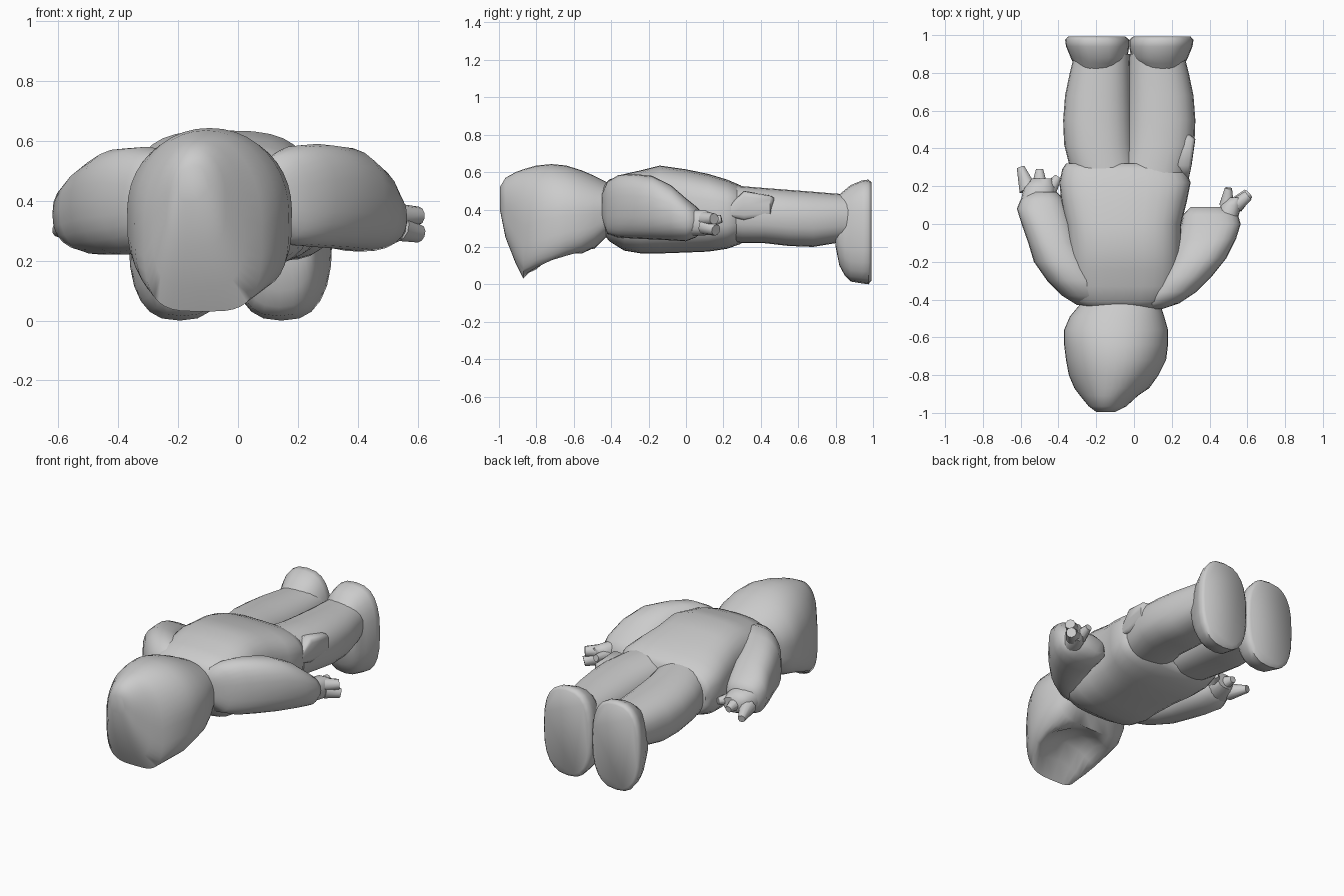
import bpy, bmesh, math
from mathutils import Vector


def spow(v, p):
    return math.copysign(abs(v) ** p, v)


def loft(name, rings, n=(2.4, 2.4), segs=24, mid=0.5, dent=None):
    """Skin rounded sections along y; ring = (y, x0, x1, z0, z1). mid = height of widest point."""
    bm = bmesh.new()
    loops = []
    for y, x0, x1, z0, z1 in rings:
        cx, a = (x0 + x1) / 2, (x1 - x0) / 2
        zm = z0 + (z1 - z0) * mid
        loop = []
        for i in range(segs):
            t = 2 * math.pi * i / segs
            e = n[0] if math.sin(t) > 0 else n[1]
            c, s = spow(math.cos(t), 2 / e), spow(math.sin(t), 2 / e)
            z = zm + s * ((z1 - zm) if s > 0 else (zm - z0))
            x = cx + a * c
            if dent and s < 0:
                dx, dy, rx, ry, depth = dent
                r = ((x - dx) / rx) ** 2 + ((y - dy) / ry) ** 2
                z += depth * max(0, 1 - r)
            loop.append(bm.verts.new((x, y, z)))
        loops.append(loop)
    for p, q in zip(loops, loops[1:]):
        for i in range(segs):
            j = (i + 1) % segs
            bm.faces.new((p[i], p[j], q[j], q[i]))
    bm.faces.new(loops[0])
    bm.faces.new(loops[-1])
    return finish(name, bm)


def finger(name, start, end, r0, r1):
    """Short tapered tube between two points."""
    a, b = Vector(start), Vector(end)
    d = b - a
    bm = bmesh.new()
    bmesh.ops.create_cone(bm, cap_ends=True, segments=10, radius1=r0, radius2=r1, depth=d.length)
    ob = finish(name, bm)
    ob.location = (a + b) / 2
    ob.rotation_euler = d.to_track_quat('Z', 'Y').to_euler()
    return ob


def finish(name, bm):
    bmesh.ops.recalc_face_normals(bm, faces=bm.faces)
    me = bpy.data.meshes.new(name)
    bm.to_mesh(me)
    bm.free()
    ob = bpy.data.objects.new(name, me)
    bpy.context.collection.objects.link(ob)
    bpy.ops.object.select_all(action='DESELECT')
    ob.select_set(True)
    bpy.context.view_layer.objects.active = ob
    bpy.ops.object.shade_smooth_by_angle(angle=math.radians(55))
    return ob


# Hooded head with a hollow face underneath
loft("head", [
    (-0.995, -0.20, -0.10, 0.40, 0.52),
    (-0.965, -0.24, -0.04, 0.25, 0.57),
    (-0.91, -0.285, 0.02, 0.11, 0.60),
    (-0.87, -0.315, 0.08, 0.03, 0.615),
    (-0.80, -0.345, 0.13, 0.06, 0.635),
    (-0.72, -0.36, 0.17, 0.085, 0.643),
    (-0.64, -0.37, 0.18, 0.12, 0.635),
    (-0.56, -0.37, 0.18, 0.15, 0.61),
    (-0.49, -0.34, 0.16, 0.19, 0.58),
    (-0.43, -0.29, 0.14, 0.25, 0.55),
    (-0.38, -0.25, 0.12, 0.29, 0.52)],
    n=(2.1, 3.6), segs=40, mid=0.48, dent=(-0.1, -0.68, 0.22, 0.18, 0.13))

# Jacket body
loft("torso", [
    (-0.45, -0.25, 0.12, 0.28, 0.52),
    (-0.41, -0.31, 0.20, 0.23, 0.56),
    (-0.33, -0.34, 0.24, 0.18, 0.59),
    (-0.24, -0.35, 0.25, 0.165, 0.61),
    (-0.14, -0.35, 0.25, 0.165, 0.635),
    (0.0, -0.36, 0.25, 0.17, 0.615),
    (0.12, -0.385, 0.28, 0.175, 0.59),
    (0.22, -0.395, 0.30, 0.19, 0.56),
    (0.29, -0.38, 0.27, 0.215, 0.53),
    (0.32, -0.36, 0.22, 0.24, 0.505)], n=(3.0, 2.9), segs=32)

# Arms, bent differently on each side
loft("left_arm", [
    (-0.43, -0.30, -0.15, 0.34, 0.48),
    (-0.38, -0.38, -0.13, 0.26, 0.55),
    (-0.30, -0.46, -0.16, 0.23, 0.58),
    (-0.20, -0.53, -0.22, 0.22, 0.575),
    (-0.10, -0.56, -0.28, 0.22, 0.55),
    (0.0, -0.595, -0.31, 0.22, 0.52),
    (0.08, -0.62, -0.34, 0.23, 0.48),
    (0.13, -0.60, -0.37, 0.25, 0.45),
    (0.17, -0.55, -0.41, 0.28, 0.42)])
loft("right_arm", [
    (-0.45, 0.05, 0.15, 0.35, 0.48),
    (-0.42, 0.05, 0.24, 0.27, 0.55),
    (-0.36, 0.08, 0.33, 0.25, 0.585),
    (-0.28, 0.12, 0.41, 0.245, 0.59),
    (-0.18, 0.18, 0.49, 0.24, 0.58),
    (-0.08, 0.22, 0.54, 0.235, 0.53),
    (0.0, 0.25, 0.565, 0.23, 0.46),
    (0.05, 0.26, 0.55, 0.25, 0.42),
    (0.09, 0.30, 0.48, 0.28, 0.38)])

# Hands and fingers
loft("left_hand", [
    (0.12, -0.60, -0.42, 0.26, 0.42),
    (0.19, -0.585, -0.415, 0.27, 0.41),
    (0.24, -0.54, -0.43, 0.29, 0.38)], segs=14)
finger("left_thumb", (-0.56, 0.18, 0.32), (-0.60, 0.30, 0.30), 0.05, 0.022)
finger("left_index_finger", (-0.50, 0.20, 0.34), (-0.50, 0.29, 0.33), 0.045, 0.02)
finger("left_outer_finger", (-0.45, 0.18, 0.34), (-0.40, 0.25, 0.34), 0.045, 0.02)
loft("right_hand", [
    (0.03, 0.43, 0.55, 0.26, 0.40),
    (0.10, 0.46, 0.57, 0.26, 0.40),
    (0.14, 0.50, 0.58, 0.27, 0.38)], segs=14)
finger("right_thumb", (0.49, 0.10, 0.33), (0.50, 0.19, 0.35), 0.04, 0.02)
finger("right_index_finger", (0.54, 0.10, 0.31), (0.605, 0.16, 0.29), 0.045, 0.03)
finger("right_outer_finger", (0.54, 0.10, 0.35), (0.605, 0.15, 0.35), 0.04, 0.03)

# Trouser legs and upright feet, mirrored about the body's middle line
MID = -0.025
for name, s in (("left", -1), ("right", 1)):
    def ring(y, inner, outer, z0, z1):
        xs = sorted((MID + s * inner, MID + s * outer))
        return (y, xs[0], xs[1], z0, z1)
    loft(name + "_leg", [
        ring(0.15, -0.06, 0.27, 0.24, 0.53),
        ring(0.30, -0.04, 0.315, 0.22, 0.525),
        ring(0.42, -0.02, 0.345, 0.22, 0.515),
        ring(0.55, -0.015, 0.35, 0.205, 0.505),
        ring(0.68, -0.01, 0.34, 0.20, 0.495),
        ring(0.80, -0.005, 0.315, 0.22, 0.485),
        ring(0.90, 0.0, 0.29, 0.23, 0.48)], n=(2.3, 2.5))
    loft(name + "_foot", [
        ring(0.80, 0.06, 0.27, 0.20, 0.46),
        ring(0.82, 0.05, 0.285, 0.10, 0.48),
        ring(0.85, 0.03, 0.295, 0.045, 0.505),
        ring(0.88, 0.01, 0.31, 0.015, 0.53),
        ring(0.94, 0.0, 0.335, 0.005, 0.555),
        ring(0.975, 0.0, 0.34, 0.0, 0.56),
        ring(0.992, 0.02, 0.325, 0.02, 0.545)], n=(2.6, 2.6))

# Side pocket flap on the right trouser leg
loft("leg_pocket", [
    (0.24, 0.22, 0.29, 0.36, 0.43),
    (0.31, 0.22, 0.305, 0.34, 0.50),
    (0.45, 0.22, 0.325, 0.36, 0.475),
    (0.47, 0.22, 0.30, 0.38, 0.465)], n=(4, 4), segs=16)
